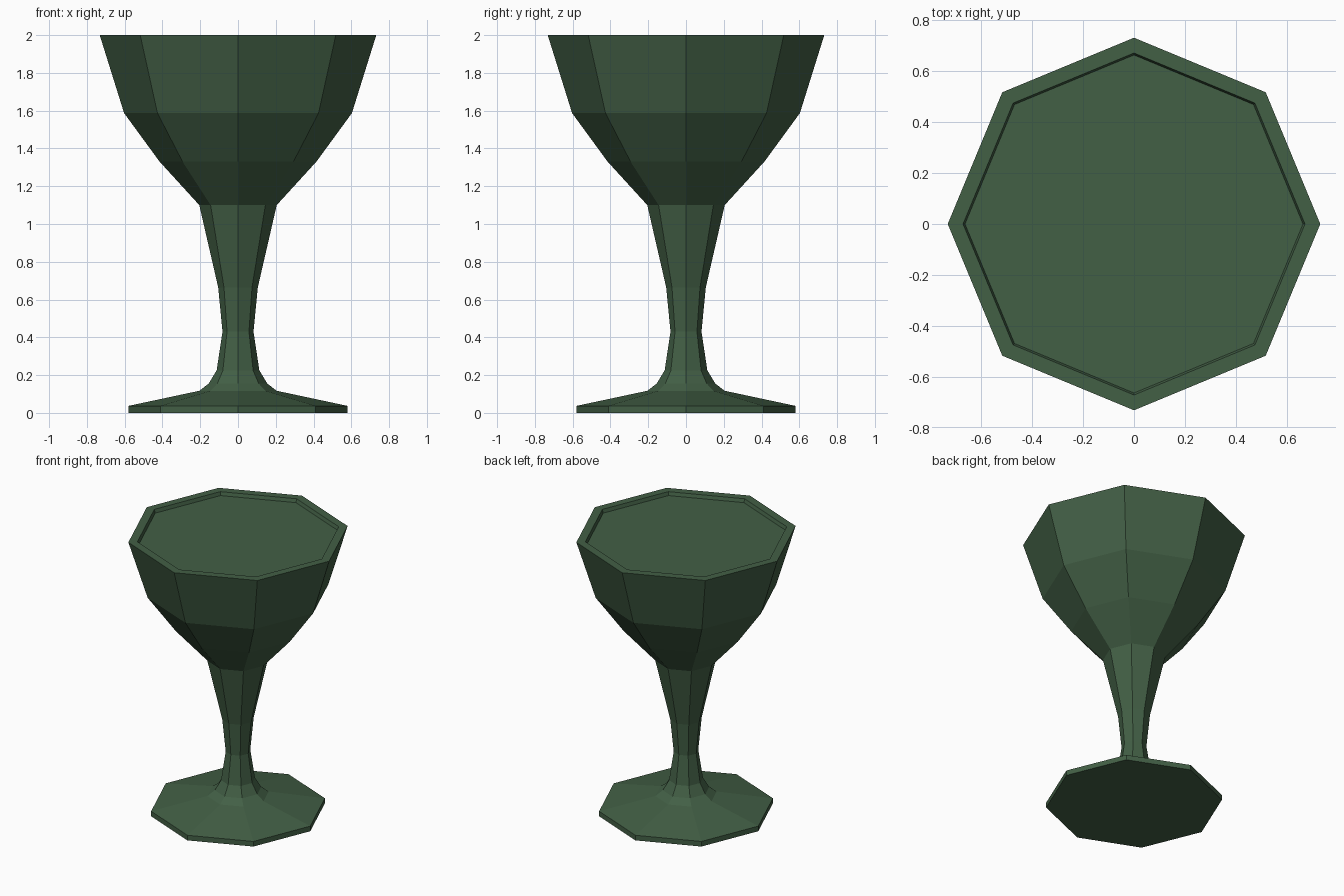
import bpy, bmesh
from math import cos, sin, pi

if "Cube" in bpy.data.objects:
    bpy.data.objects.remove(bpy.data.objects["Cube"])

SIDES = 8

mat = bpy.data.materials.new("dark_green")
mat.diffuse_color = (0.055, 0.115, 0.06, 1)
mat.use_nodes = True
mat.node_tree.nodes["Principled BSDF"].inputs["Base Color"].default_value = mat.diffuse_color


def lathe(name, profile):
    """Revolve (radius, z) points into a flat-faced octagonal solid, capped at both ends."""
    bm = bmesh.new()
    rings = [[bm.verts.new((r * cos(2 * pi * i / SIDES), r * sin(2 * pi * i / SIDES), z))
              for i in range(SIDES)] for r, z in profile]
    for a, b in zip(rings, rings[1:]):
        for i in range(SIDES):
            j = (i + 1) % SIDES
            bm.faces.new((a[i], a[j], b[j], b[i]))
    bm.faces.new(rings[0][::-1])
    bm.faces.new(rings[-1])
    mesh = bpy.data.meshes.new(name)
    bm.to_mesh(mesh)
    bm.free()
    mesh.materials.append(mat)
    obj = bpy.data.objects.new(name, mesh)
    bpy.context.collection.objects.link(obj)
    return obj


# Foot, stem and bowl in one profile, ending in the filled surface just below the rim
lathe("goblet", [
    (0.58, 0), (0.58, 0.037),                               # foot
    (0.205, 0.117), (0.155, 0.155), (0.113, 0.225),         # flare
    (0.082, 0.43), (0.105, 0.665), (0.205, 1.10),           # stem
    (0.415, 1.33), (0.603, 1.587), (0.732, 2.0),            # bowl
    (0.672, 2.0), (0.664, 1.975),                           # rim and fill level
])
